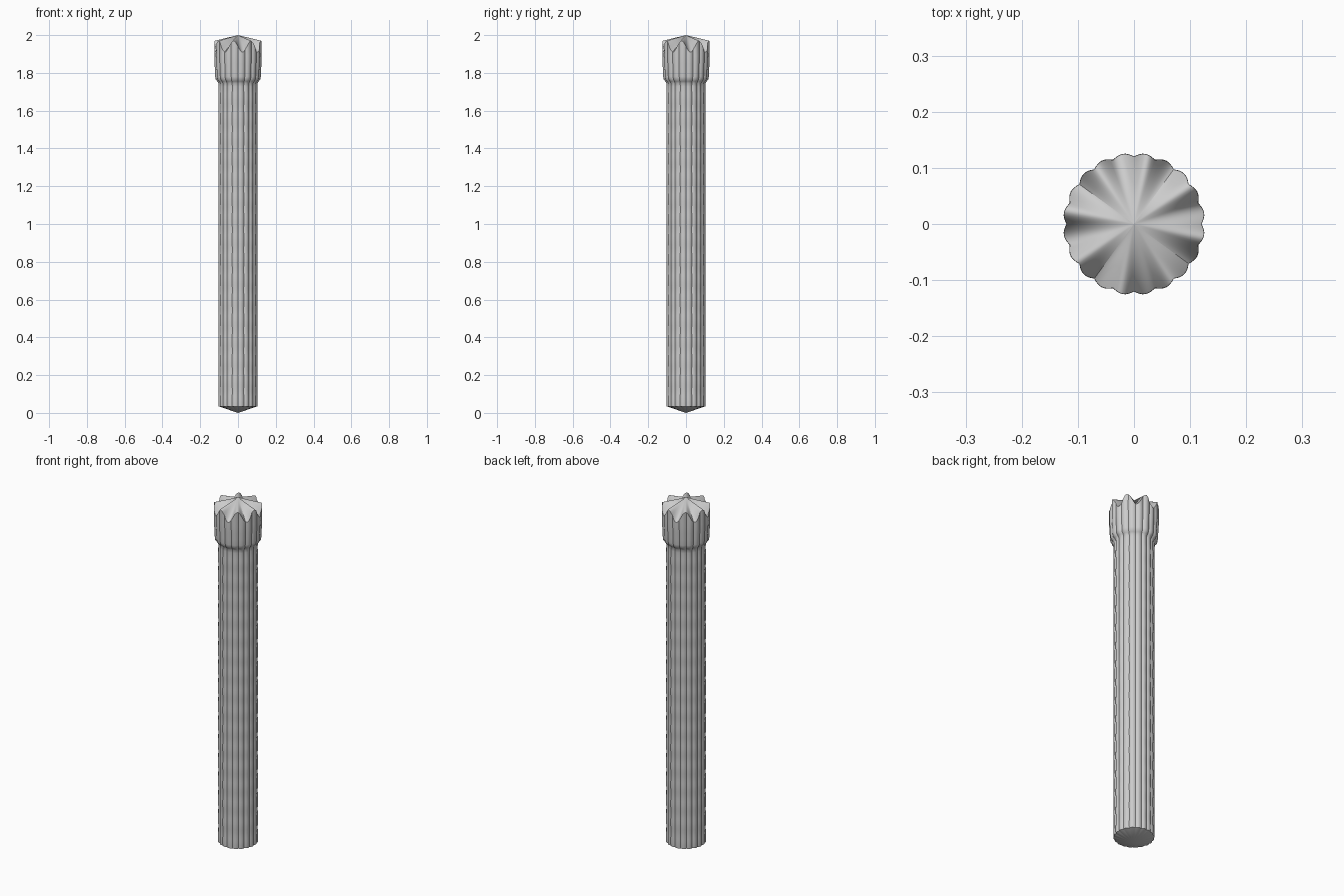
import bpy, bmesh, math

if "Cube" in bpy.data.objects:
    bpy.data.objects.remove(bpy.data.objects["Cube"])

N = 160        # segments around
LOBES = 20     # rounded flutes
WAVES = 8      # crown ripples


def fluted(name, rings, bottom_z, top_z, wave=0.0):
    """Fluted skin through (radius, z) rings, closed by a cone at each end."""
    bm = bmesh.new()
    loops = []
    for k, (r, z) in enumerate(rings):
        loop = []
        for i in range(N):
            a = 2 * math.pi * i / N
            rr = r * (0.955 + 0.05 * abs(math.sin(LOBES / 2 * a)))
            dz = -wave * math.sin(WAVES * a) if k == len(rings) - 1 else 0
            loop.append(bm.verts.new((rr * math.cos(a), rr * math.sin(a), z + dz)))
        loops.append(loop)
    for lo, hi in zip(loops, loops[1:]):
        for i in range(N):
            j = (i + 1) % N
            bm.faces.new((lo[i], lo[j], hi[j], hi[i]))
    base = bm.verts.new((0, 0, bottom_z))
    tip = bm.verts.new((0, 0, top_z))
    for i in range(N):
        j = (i + 1) % N
        bm.faces.new((base, loops[0][j], loops[0][i]))
        bm.faces.new((tip, loops[-1][i], loops[-1][j]))
    bmesh.ops.recalc_face_normals(bm, faces=bm.faces)
    me = bpy.data.meshes.new(name)
    bm.to_mesh(me)
    bm.free()
    ob = bpy.data.objects.new(name, me)
    bpy.context.collection.objects.link(ob)
    bpy.context.view_layer.objects.active = ob
    ob.select_set(True)
    bpy.ops.object.shade_smooth_by_angle(angle=math.radians(40))
    ob.select_set(False)
    return ob


# shaft with faint horizontal ripples, flaring into the crown
BANDS, STEPS = 16, 6
rings = []
for k in range(BANDS * STEPS + 1):
    t = k / (BANDS * STEPS)
    rings.append((0.1035 + 0.0008 * math.sin(2 * math.pi * BANDS * t),
                  0.035 + 1.71 * t))
rings += [(0.110, 1.755), (0.119, 1.765), (0.1215, 1.78), (0.1225, 1.81),
          (0.125, 1.85), (0.126, 1.89), (0.1255, 1.94)]
fluted("fluted_column", rings, 0.0, 2.0, wave=0.03)
